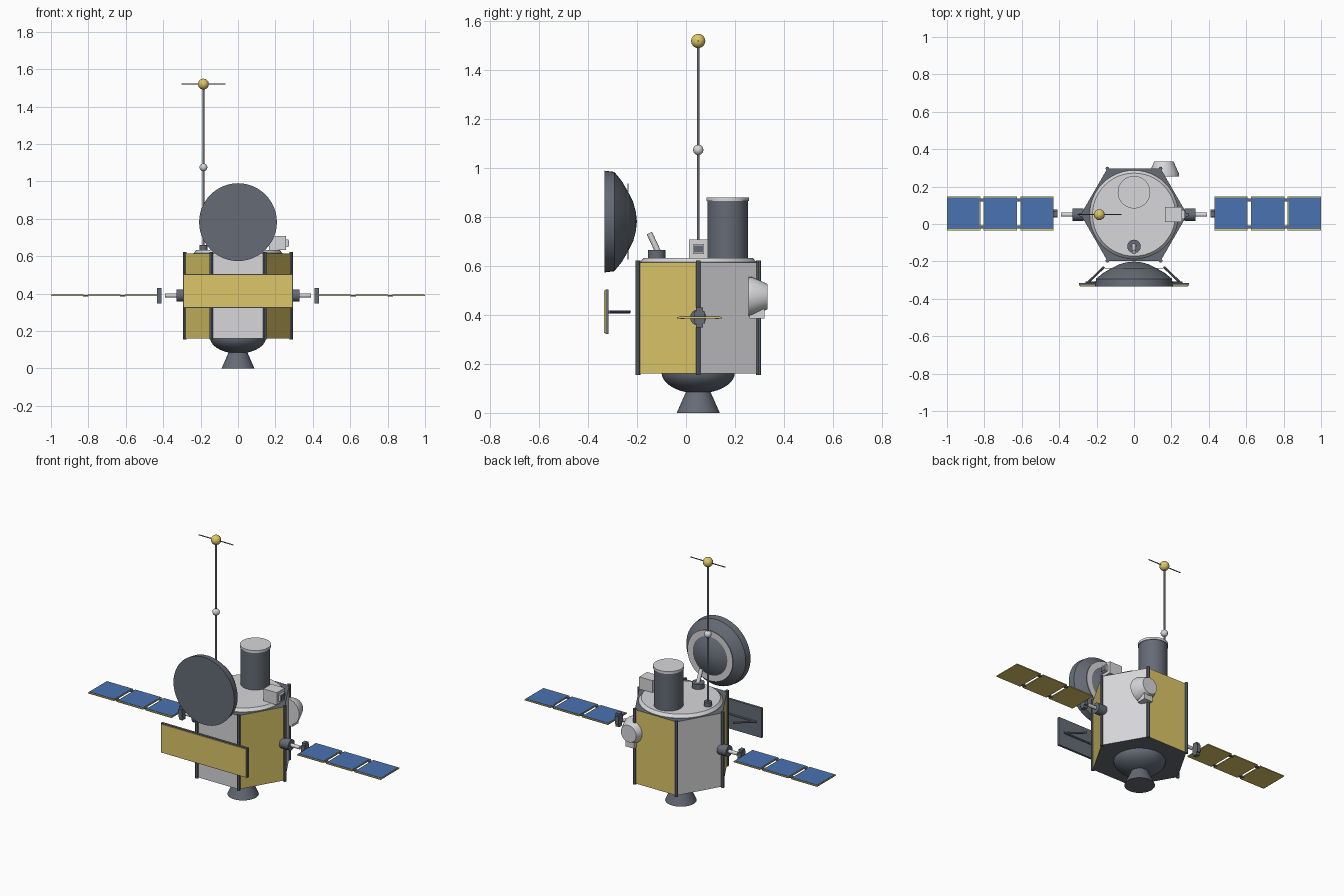
import bpy, bmesh, math
from mathutils import Vector, Matrix

cube = bpy.data.objects.get("Cube")
if cube:
    bpy.data.objects.remove(cube, do_unlink=True)


def material(name, rgb):
    m = bpy.data.materials.new(name)
    m.use_nodes = True
    m.diffuse_color = (*rgb, 1)
    node = next(n for n in m.node_tree.nodes if n.type == 'BSDF_PRINCIPLED')
    node.inputs["Base Color"].default_value = (*rgb, 1)
    return m


GOLD = material("gold foil", (0.72, 0.57, 0.14))
LIGHT = material("light grey", (0.68, 0.68, 0.70))
DARK = material("dark grey", (0.13, 0.147, 0.18))
BLUE = material("solar blue", (0.065, 0.17, 0.44))


def finish(name, bm, mats, smooth=True):
    bmesh.ops.recalc_face_normals(bm, faces=bm.faces[:])
    mesh = bpy.data.meshes.new(name)
    bm.to_mesh(mesh)
    bm.free()
    ob = bpy.data.objects.new(name, mesh)
    bpy.context.collection.objects.link(ob)
    for m in mats:
        mesh.materials.append(m)
    if smooth:
        bpy.ops.object.select_all(action='DESELECT')
        ob.select_set(True)
        bpy.context.view_layer.objects.active = ob
        bpy.ops.object.shade_smooth_by_angle(angle=math.radians(35))
    return ob


def lathe(name, profile, mat, origin=(0, 0, 0), axis=(0, 0, 1), n=40, smooth=True):
    """Closed solid turned from (radius, height) points along an axis."""
    bm = bmesh.new()
    rings = []
    for r, h in profile:
        rings.append([bm.verts.new((r * math.cos(2 * math.pi * i / n),
                                    r * math.sin(2 * math.pi * i / n), h)) for i in range(n)])
    for a, b in zip(rings, rings[1:]):
        for i in range(n):
            j = (i + 1) % n
            bm.faces.new((a[i], a[j], b[j], b[i]))
    bm.faces.new(rings[0])
    bm.faces.new(rings[-1])
    turn = Vector(axis).to_track_quat('Z', 'Y').to_matrix().to_4x4()
    bm.transform(Matrix.Translation(origin) @ turn)
    return finish(name, bm, [mat], smooth)


def rod(name, p, q, r, mat, n=16):
    d = Vector(q) - Vector(p)
    return lathe(name, [(r, 0), (r, d.length)], mat, p, d, n)


def box(name, lo, hi, mats):
    lo, hi = Vector(lo), Vector(hi)
    bm = bmesh.new()
    bmesh.ops.create_cube(bm, size=1, matrix=Matrix.Translation((lo + hi) / 2)
                          @ Matrix.Diagonal((*(hi - lo), 1)))
    return finish(name, bm, mats, False)


def ball(name, centre, r, mat):
    bm = bmesh.new()
    bmesh.ops.create_uvsphere(bm, u_segments=24, v_segments=14, radius=r,
                              matrix=Matrix.Translation(centre))
    return finish(name, bm, [mat])


CY = 0.05      # depth of the body axis
R = 0.285      # hexagon corner radius
ARM = 0.39     # height of the solar arms

# Hexagonal bus: alternating foil and grey sides, dark ends
bus = lathe("hexagonal_body", [(R, 0.16), (R, 0.615)], DARK, (0, CY, 0), n=6, smooth=False)
bus.data.materials.append(GOLD)
bus.data.materials.append(LIGHT)
for face in bus.data.polygons:
    if abs(face.normal.z) < 0.5:
        side = round((math.degrees(math.atan2(face.normal.y, face.normal.x)) - 30) / 60) % 6
        face.material_index = 1 if side in (1, 3, 5) else 2
for i in range(6):
    a = math.radians(60 * i)
    x, y = R * math.cos(a), CY + R * math.sin(a)
    rod("corner_post", (x, y, 0.155), (x, y, 0.622), 0.01, DARK, 8)

# Top deck and drum
lathe("top_deck", [(0.237, 0.61), (0.237, 0.617), (0.222, 0.634)], LIGHT, (0, CY, 0), n=48)
rod("drum", (0, 0.17, 0.63), (0, 0.17, 0.866), 0.083, DARK, 40)
rod("drum_cap", (0, 0.17, 0.865), (0, 0.17, 0.88), 0.087, LIGHT, 40)

# Engine bowl and nozzle
bowl = [(0.15 * math.cos(math.radians(t)), 0.165 - 0.085 * math.sin(math.radians(t)))
        for t in range(0, 85, 10)]
lathe("engine_bowl", bowl, DARK, (0, CY, 0))
lathe("engine_nozzle", [(0.088, 0), (0.046, 0.095)], DARK, (0, CY, 0))

# Dish: flat front, domed back with a pale collar
lathe("dish", [(0.208, 0), (0.203, 0.04), (0.165, 0.071), (0.12, 0.097),
               (0.08, 0.117), (0.04, 0.128), (0.004, 0.132)], DARK,
      (0, -0.333, 0.782), (0, 1, 0), 48)
lathe("dish_collar", [(0.155, 0), (0.155, 0.004)], LIGHT, (0, -0.239, 0.782), (0, 1, 0), 48)

# Front foil panel: gold face, dark backing and braces
box("front_panel", (-0.295, -0.33, 0.322), (0.295, -0.316, 0.505), [DARK])
box("front_panel_foil", (-0.29, -0.335, 0.327), (0.29, -0.329, 0.50), [GOLD])
rod("panel_rail", (-0.26, -0.314, 0.413), (0.26, -0.314, 0.413), 0.006, DARK, 8)
for s in (-1, 1):
    rod("panel_brace", (s * 0.25, -0.316, 0.413), (s * 0.16, -0.23, 0.413), 0.006, DARK, 8)

# Tilted feed stub
rod("feed_base", (0, -0.12, 0.63), (0, -0.12, 0.665), 0.036, DARK, 24)
rod("feed_stub", (0, -0.11, 0.65), (0, -0.15, 0.735), 0.012, LIGHT)

# Antenna mast
MX = -0.185
rod("mast_base", (MX, CY, 0.63), (MX, CY, 0.66), 0.022, DARK, 20)
rod("mast", (MX, CY, 0.63), (MX, CY, 1.52), 0.006, DARK, 12)
ball("mast_joint", (MX, CY, 1.075), 0.021, LIGHT)
ball("mast_tip", (MX, CY, 1.52), 0.029, GOLD)
rod("mast_crossbar", (MX - 0.118, CY, 1.52), (MX + 0.118, CY, 1.52), 0.003, DARK, 8)

# Sensor box on the deck
box("sensor_box", (0.165, 0.012, 0.632), (0.257, 0.09, 0.708), [LIGHT])
box("sensor_hood", (0.257, 0.028, 0.65), (0.27, 0.074, 0.69), [LIGHT])
box("sensor_window", (0.268, 0.033, 0.656), (0.273, 0.069, 0.684), [DARK])

# Rear instrument
lathe("rear_instrument", [(0.08, 0), (0.08, 0.015), (0.052, 0.078)], LIGHT,
      (0.16, 0.255, 0.475), (0, 1, 0), 32)
box("rear_instrument_mount", (0.13, 0.26, 0.385), (0.19, 0.32, 0.43), [LIGHT])

# Solar wings
for s in (-1, 1):
    def span(name, x0, x1, y0, y1, z0, z1, mat):
        xs = sorted((s * x0, s * x1))
        return box(name, (xs[0], y0, z0), (xs[1], y1, z1), [mat])

    rod("arm_hub", (s * 0.27, CY, ARM), (s * 0.33, CY, ARM), 0.033, DARK, 24)
    rod("arm_shaft", (s * 0.32, CY, ARM), (s * 0.39, CY, ARM), 0.011, LIGHT)
    span("wing_bracket", 0.408, 0.432, 0.034, 0.078, 0.365, 0.415, DARK)
    span("wing_bracket_tab", 0.408, 0.432, 0.04, 0.07, 0.348, 0.43, DARK)
    for k in range(3):
        x0 = 0.43 + 0.196 * k
        x1 = x0 + 0.178
        span("solar_frame", x0, x1, -0.036, 0.148, ARM - 0.004, ARM + 0.002, GOLD)
        span("solar_cells", x0 + 0.003, x1 - 0.003, -0.028, 0.141, ARM + 0.001, ARM + 0.004, BLUE)
        if k < 2:
            for y in (-0.015, 0.127):
                span("panel_hinge", x1 - 0.006, x1 + 0.024, y - 0.008, y + 0.008,
                     ARM - 0.006, ARM + 0.003, DARK)
